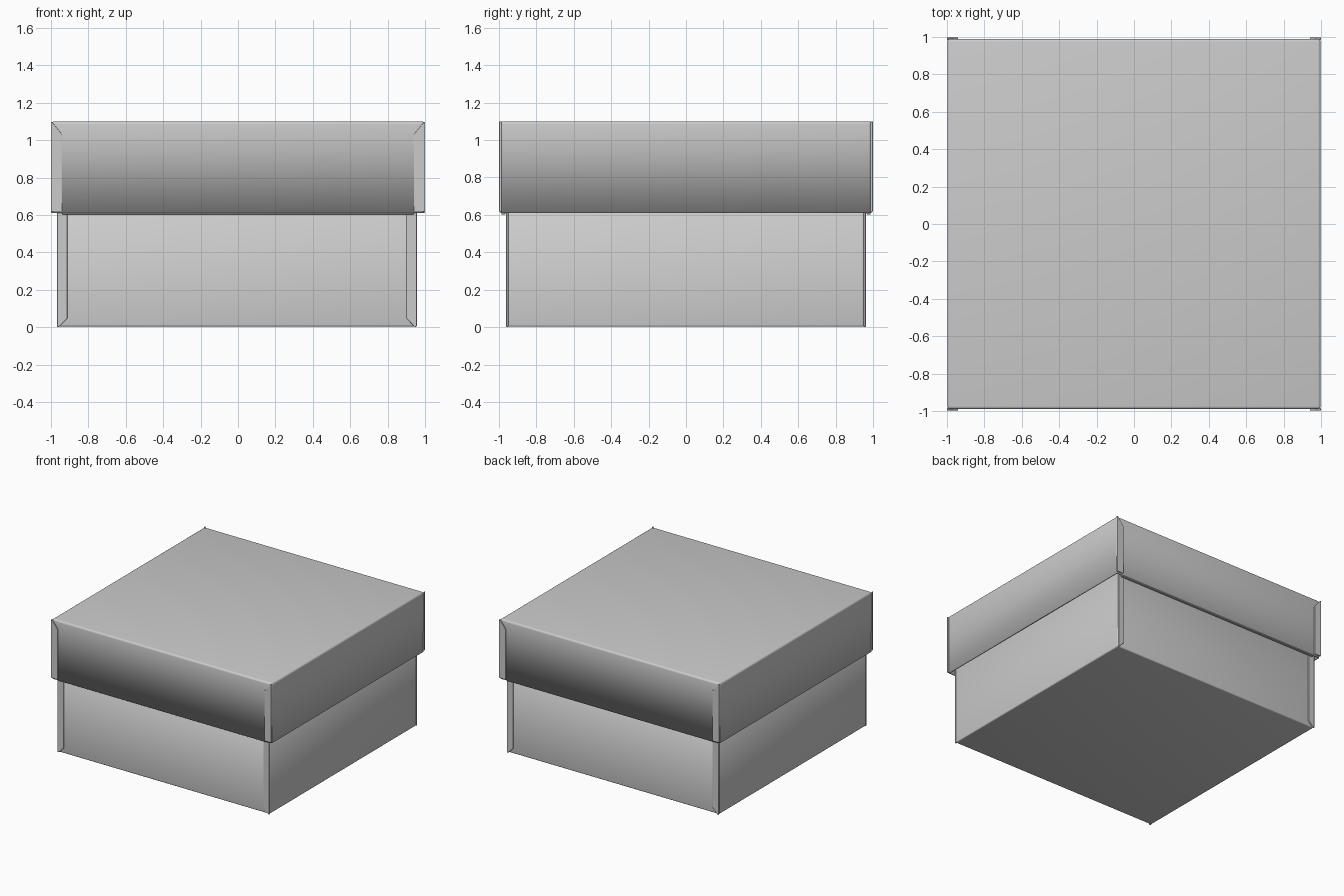
import bpy, bmesh
from mathutils import Matrix, Vector

if "Cube" in bpy.data.objects:
    bpy.data.objects.remove(bpy.data.objects["Cube"])


def finish(name, bm, bevel=0.0):
    bmesh.ops.recalc_face_normals(bm, faces=bm.faces)
    me = bpy.data.meshes.new(name)
    bm.to_mesh(me)
    bm.free()
    ob = bpy.data.objects.new(name, me)
    bpy.context.collection.objects.link(ob)
    if bevel:
        m = ob.modifiers.new("soft_edges", 'BEVEL')
        m.width, m.segments = bevel, 3
    bpy.context.view_layer.objects.active = ob
    ob.select_set(True)
    bpy.ops.object.shade_smooth_by_angle(angle=0.7)
    ob.select_set(False)
    return ob


def tray(name, x0, x1, y0, y1, z0, z1, open_top, radius, wall):
    """Open thin-walled box with rounded folds."""
    bm = bmesh.new()
    bmesh.ops.create_cube(bm, size=1)
    size = Vector((x1 - x0, y1 - y0, z1 - z0))
    mid = Vector(((x0 + x1) / 2, (y0 + y1) / 2, (z0 + z1) / 2))
    bm.transform(Matrix.Translation(mid) @ Matrix.Diagonal(size).to_4x4())
    sign = 1 if open_top else -1
    gone = [f for f in bm.faces if f.normal.z * sign > 0.9]
    bmesh.ops.delete(bm, geom=gone, context='FACES_ONLY')
    folds = [e for e in bm.edges if len(e.link_faces) == 2]
    bmesh.ops.bevel(bm, geom=folds, offset=radius, segments=4,
                    profile=0.5, affect='EDGES')
    ob = finish(name, bm)
    m = ob.modifiers.new("card_thickness", 'SOLIDIFY')
    m.thickness, m.offset = wall, -1
    return ob


def flap(name, outline, y, thick):
    """Thin mitred tab lying against the front or back wall."""
    bm = bmesh.new()
    f = bm.faces.new([bm.verts.new((x, y, z)) for x, z in outline])
    g = bmesh.ops.extrude_face_region(bm, geom=[f])["geom"]
    bmesh.ops.translate(bm, vec=(0, thick, 0),
                        verts=[v for v in g if isinstance(v, bmesh.types.BMVert)])
    return finish(name, bm, 0.004)


# lower box and lid
tray("box_base", -0.967, 0.955, -0.953, 0.95, 0.003, 1.06, True, 0.010, 0.012)
tray("box_lid", -0.998, 0.998, -0.99, 0.99, 0.61, 1.10, False, 0.016, 0.014)

# folded rims along the lower front and back edges of the lid
for label, s in (("front", -1), ("back", 1)):
    flap(f"lid_rim_{label}", [(-0.94, 0.603), (0.94, 0.603), (0.94, 0.62), (-0.94, 0.62)],
         s * 0.986, -s * 0.022)

# corner flaps folded round from the side walls
for yl, sy in (("front", -1), ("back", 1)):
    for xl, sx in (("left", -1), ("right", 1)):
        lid = [(1.0, 0.618), (0.94, 0.618), (0.94, 1.03), (0.995, 1.098), (1.0, 1.098)]
        flap(f"lid_flap_{yl}_{xl}", [(sx * x, z) for x, z in lid], sy * 0.985, sy * 0.013)
        base = [(0.962, 0.002), (0.95, 0.002), (0.906, 0.048), (0.906, 0.70), (0.962, 0.70)]
        flap(f"base_flap_{yl}_{xl}", [(sx * x - 0.006, z) for x, z in base],
             sy * 0.948, sy * 0.012)
